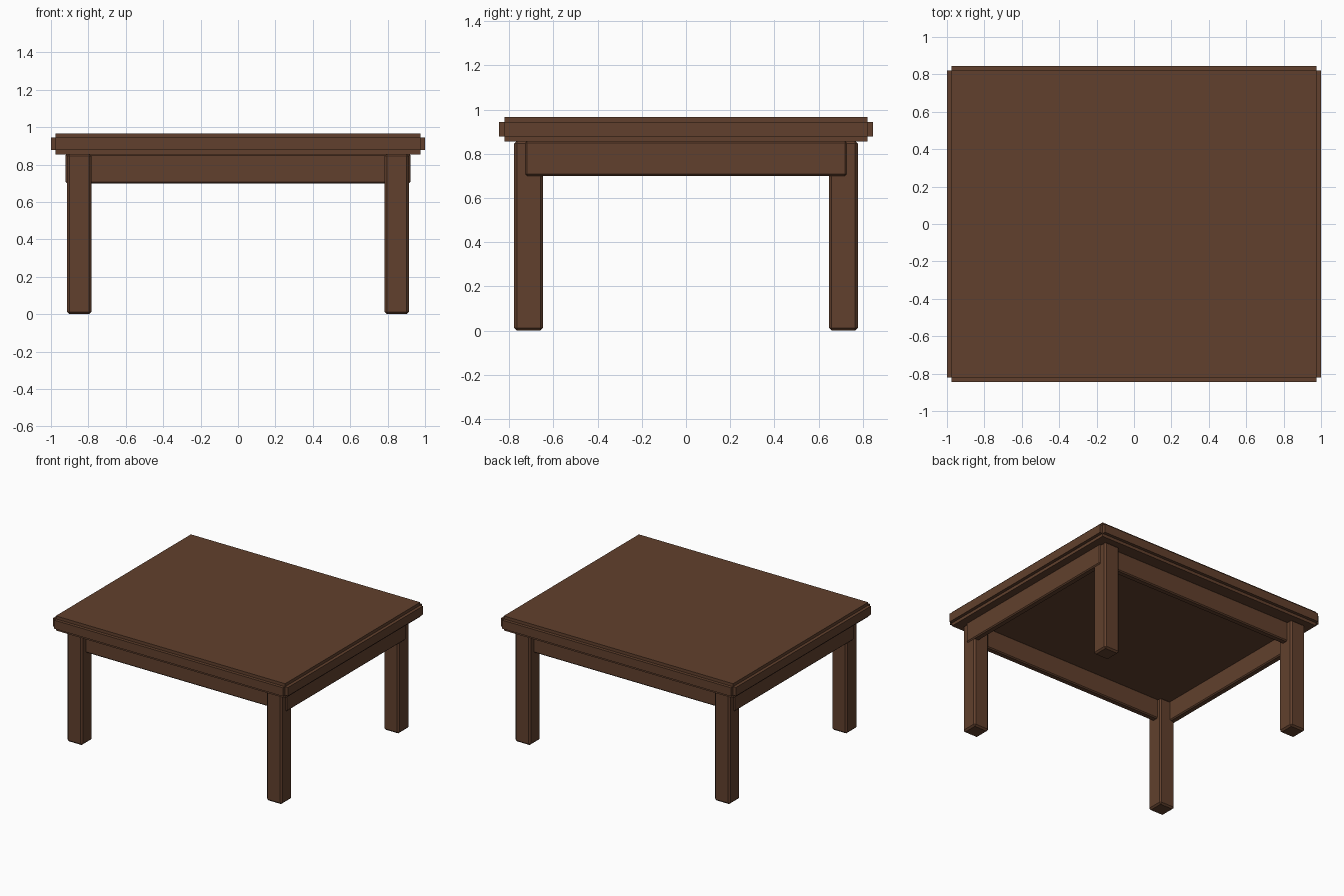
import bpy
import bmesh

if "Cube" in bpy.data.objects:
    bpy.data.objects.remove(bpy.data.objects["Cube"])

wood = bpy.data.materials.new("dark brown wood")
wood.diffuse_color = (0.120, 0.051, 0.026, 1.0)
wood.use_nodes = True
wood.node_tree.nodes["Principled BSDF"].inputs["Base Color"].default_value = wood.diffuse_color


def boxes(name, specs, bevel=0.0):
    """One object made of boxes given as (centre, size), with optional chamfer."""
    bm = bmesh.new()
    for centre, size in specs:
        verts = bmesh.ops.create_cube(bm, size=1.0)["verts"]
        for v in verts:
            v.co = [c + s * p for c, s, p in zip(centre, size, v.co)]
    if bevel:
        bmesh.ops.bevel(bm, geom=bm.edges[:], offset=bevel, segments=1,
                        profile=0.5, affect='EDGES')
    mesh = bpy.data.meshes.new(name)
    bm.to_mesh(mesh)
    bm.free()
    mesh.materials.append(wood)
    obj = bpy.data.objects.new(name, mesh)
    bpy.context.collection.objects.link(obj)
    return obj


# Tabletop: core slab with stepped (notched) edges on every side
zc = 0.911
boxes("tabletop", [
    ((0, 0, zc), (1.952, 1.642, 0.112)),
    ((0, 0, zc), (2.0, 1.640, 0.066)),
    ((0, 0, zc), (1.950, 1.69, 0.066)),
])

# Four square legs with chamfered edges
for sx, side in ((-1, "left"), (1, "right")):
    for sy, end in ((-1, "front"), (1, "back")):
        boxes(f"{end}_{side}_leg",
              [((sx * 0.849, sy * 0.712, 0.429), (0.13, 0.13, 0.858))], 0.012)

# Front and back aprons, set in from the leg faces
for sy, end in ((-1, "front"), (1, "back")):
    boxes(f"{end}_apron", [((0, sy * 0.706, 0.779), (1.72, 0.05, 0.158))], 0.008)

# Side aprons, standing slightly proud of the legs
for sx, side in ((-1, "left"), (1, "right")):
    boxes(f"{side}_apron", [((sx * 0.897, 0, 0.779), (0.05, 1.454, 0.158))], 0.008)
